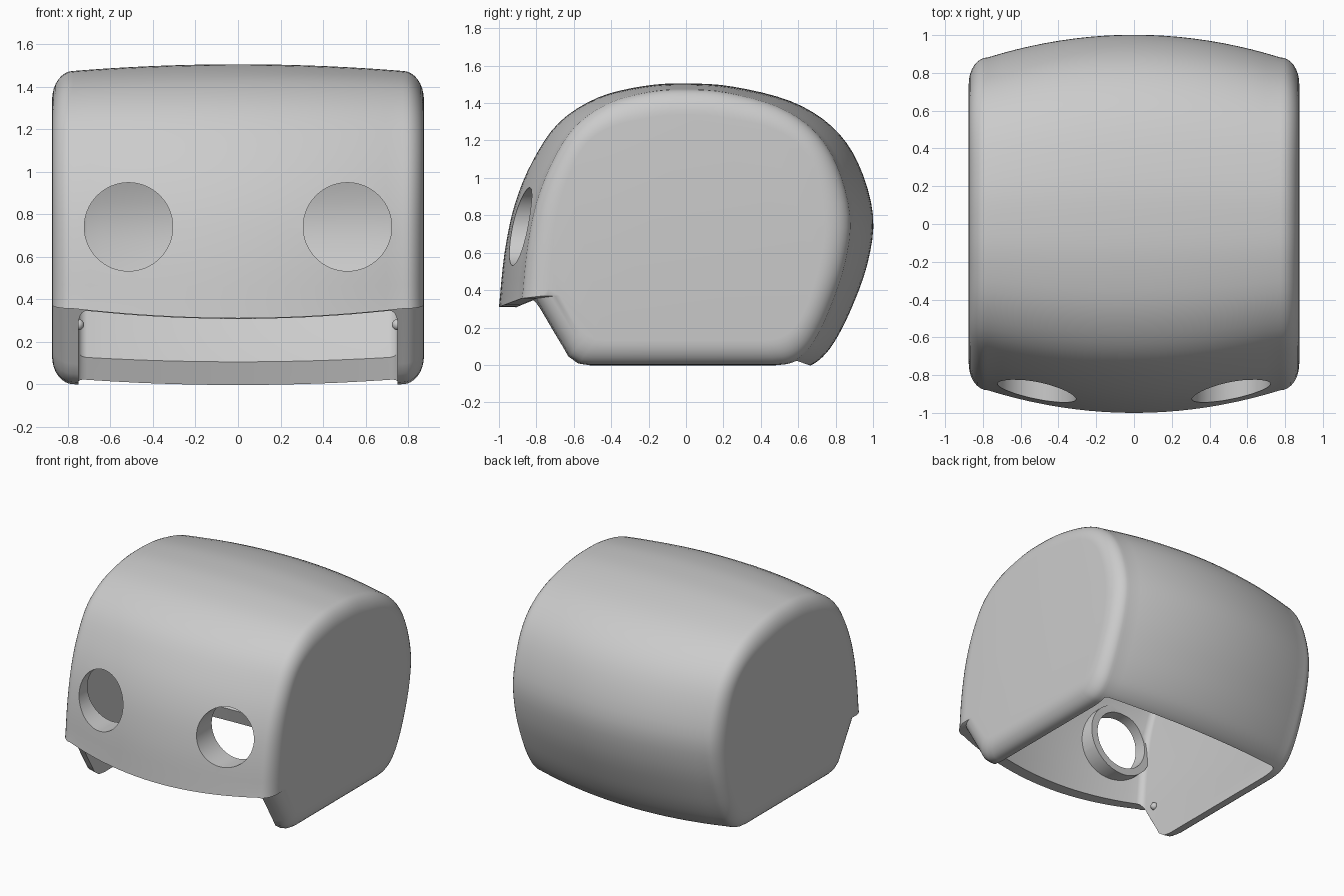
import bpy, bmesh
from math import sin, cos, pi
from mathutils import Vector, Matrix

cube = bpy.data.objects.get("Cube")
if cube:
    bpy.data.objects.remove(cube, do_unlink=True)

grey = bpy.data.materials.new("light_grey")
grey.use_nodes = True
colour = (0.6, 0.6, 0.6, 1)
grey.diffuse_color = colour
grey.node_tree.nodes["Principled BSDF"].inputs["Base Color"].default_value = colour

MID_Z = 0.72      # height that the cross-sections shrink towards
SHOULDER = 0.775  # where the rounded side edge begins


def smooth_curve(points, steps=4):
    """Catmull-Rom curve through the points."""
    p = [Vector(q) for q in points]
    p = [2 * p[0] - p[1]] + p + [2 * p[-1] - p[-2]]
    out = []
    for a, b, c, d in zip(p, p[1:], p[2:], p[3:]):
        for i in range(steps):
            t = i / steps
            out.append(0.5 * (2 * b + (c - a) * t + (2 * a - 5 * b + 4 * c - d) * t ** 2
                              + (3 * b - a - 3 * c + d) * t ** 3))
    return out + [p[-2]]


# Side outline over the face, crown and back, as (y, z)
arch = smooth_curve([(-1, .31), (-.97, .6), (-.915, .86), (-.82, 1.09), (-.68, 1.295),
                     (-.47, 1.43), (-.22, 1.492), (0, 1.505), (.25, 1.488), (.56, 1.41),
                     (.78, 1.275), (.92, 1.08), (1, .8), (.97, .54), (.875, .28),
                     (.785, .11), (.71, .025), (.63, -.018), (.54, -.03)])


def outer_profile(t):
    lip = .31 + .03 * t
    chin = [(-.58, -.03), (-.65, -.02), (-.71, .02), (-.74, .07), (-.912, lip)]
    return [(-1, lip)] + [tuple(p) for p in arch[1:]] + chin


def inner_profile(t):
    wall = [(p.x * .91, MID_Z + (p.y - MID_Z) * .9) for p in arch if p.y > .25]
    return [(-.91, -.2)] + wall + [(.63, .105), (.67, -.02), (.67, -.2)]


def finish(name, bm):
    bmesh.ops.recalc_face_normals(bm, faces=bm.faces)
    mesh = bpy.data.meshes.new(name)
    bm.to_mesh(mesh)
    bm.free()
    mesh.materials.append(grey)
    obj = bpy.data.objects.new(name, mesh)
    bpy.context.collection.objects.link(obj)
    return obj


def loft(name, profile, half_width, radius, depth):
    """Sweep a profile across x, bulging in the middle and rounded at both sides."""
    flat = half_width - radius
    half = [(flat * i / 10, 0) for i in range(1, 11)]
    half += [(flat + radius * sin(a), depth * (1 - cos(a)))
             for a in (pi / 2 * i / 8 for i in range(1, 9))]
    stations = [(-x, d) for x, d in reversed(half)] + [(0, 0)] + half
    bm = bmesh.new()
    rings = []
    for x, inset in stations:
        t = min(1, (x / SHOULDER) ** 2)
        ring = []
        for y, z in profile(t):
            rise = (z - MID_Z) * (1 - .04 * t)
            # the inset fades towards mid height so the lip stays level
            fade = min(1, abs(rise) / .72) ** 2
            ring.append(bm.verts.new((x, y * (1 - .12 * t) * (1 - inset / .85),
                                      MID_Z + rise * (1 - inset / .74 * fade))))
        rings.append(ring)
    for a, b in zip(rings, rings[1:]):
        for i in range(len(a)):
            j = (i + 1) % len(a)
            bm.faces.new((a[i], a[j], b[j], b[i]))
    bm.faces.new(rings[0])
    bm.faces.new(rings[-1])
    return finish(name, bm)


def cylinder(name, x, z, radius, y0, y1):
    bm = bmesh.new()
    place = Matrix.Translation((x, (y0 + y1) / 2, z)) @ Matrix.Rotation(pi / 2, 4, 'X')
    bmesh.ops.create_cone(bm, cap_ends=True, segments=64, radius1=radius,
                          radius2=radius, depth=y1 - y0, matrix=place)
    return finish(name, bm)


def subtract(obj, cutter):
    cutter.hide_render = True
    mod = obj.modifiers.new("cut", 'BOOLEAN')
    mod.operation, mod.solver, mod.object = 'DIFFERENCE', 'EXACT', cutter
    bpy.context.view_layer.objects.active = obj
    bpy.ops.object.modifier_apply(modifier=mod.name)
    bpy.data.objects.remove(cutter, do_unlink=True)


def shade(obj, angle):
    bpy.ops.object.select_all(action='DESELECT')
    obj.select_set(True)
    bpy.context.view_layer.objects.active = obj
    bpy.ops.object.shade_smooth_by_angle(angle=angle)


# Hollow shell, open below, with raised rims left behind the eye holes
shell = loft("head_shell", outer_profile, .875, .1, .135)
cavity = loft("cavity", inner_profile, .75, .04, .04)
for side in (-1, 1):
    subtract(cavity, cylinder("eye_rim", side * .515, .74, .26, -1.2, -.75))
subtract(shell, cavity)
for side in (-1, 1):
    subtract(shell, cylinder("eye_hole", side * .515, .74, .208, -1.3, -.5))
shade(shell, pi / 6)

# Small pegs inside the cheeks
for side, word in ((-1, "right"), (1, "left")):
    bm = bmesh.new()
    bmesh.ops.create_uvsphere(bm, u_segments=16, v_segments=10, radius=.026,
                              matrix=Matrix.Translation((side * .75, -.68, .28)))
    shade(finish(word + "_peg", bm), pi)
